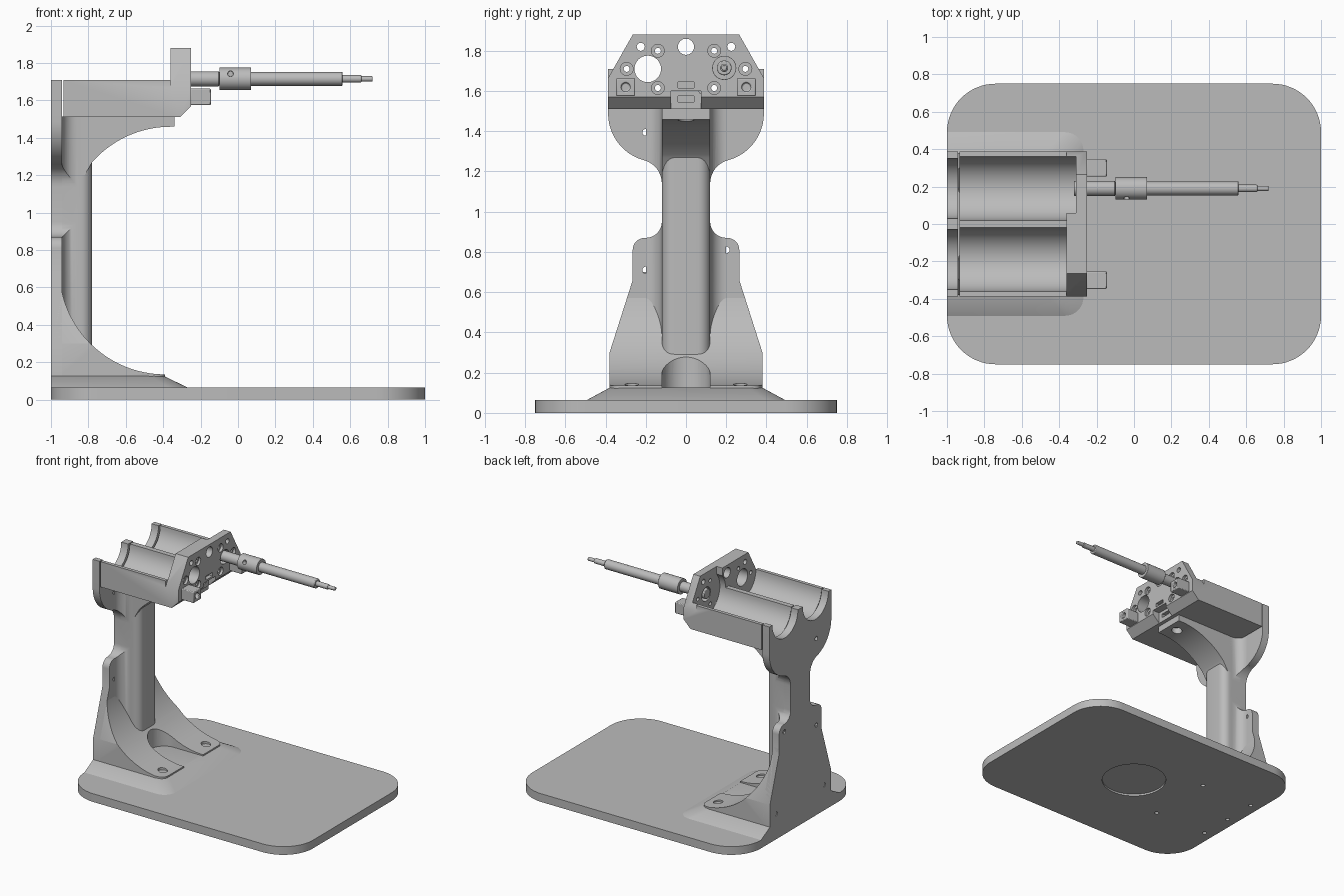
import bpy, bmesh, math

cube = bpy.data.objects.get("Cube")
if cube:
    bpy.data.objects.remove(cube, do_unlink=True)

GREY = (0.5, 0.5, 0.5, 1)
mat = bpy.data.materials.new("machined grey")
mat.use_nodes = True
mat.diffuse_color = GREY
mat.node_tree.nodes["Principled BSDF"].inputs["Base Color"].default_value = GREY


def arc(cx, cy, r, a0, a1, n=16):
    steps = [math.radians(a0 + (a1 - a0) * i / n) for i in range(n + 1)]
    return [(cx + r * math.cos(a), cy + r * math.sin(a)) for a in steps]


def disc(cx, cy, r, n=32):
    return arc(cx, cy, r, 0, 360, n)[:-1]


def mirrored(half):
    """Close a right-hand half outline with its mirror image."""
    return half + [(-u, v) for u, v in reversed(half)]


def prism(name, pts, axis, lo, hi):
    """Extrude a 2D outline along an axis: x takes (y,z), y takes (x,z), z takes (x,y)."""
    place = {"x": lambda u, v, d: (d, u, v),
             "y": lambda u, v, d: (u, d, v),
             "z": lambda u, v, d: (u, v, d)}[axis]
    bm = bmesh.new()
    rings = [[bm.verts.new(place(u, v, d)) for u, v in pts] for d in (lo, hi)]
    bm.faces.new(rings[0])
    bm.faces.new(rings[1])
    for i in range(len(pts)):
        j = (i + 1) % len(pts)
        bm.faces.new((rings[0][i], rings[0][j], rings[1][j], rings[1][i]))
    bmesh.ops.recalc_face_normals(bm, faces=bm.faces)
    mesh = bpy.data.meshes.new(name)
    bm.to_mesh(mesh)
    bm.free()
    mesh.materials.append(mat)
    ob = bpy.data.objects.new(name, mesh)
    bpy.context.collection.objects.link(ob)
    return ob


def activate(ob):
    bpy.ops.object.select_all(action="DESELECT")
    ob.select_set(True)
    bpy.context.view_layer.objects.active = ob


def carve(ob, pts, axis, lo, hi, operation="DIFFERENCE"):
    """Cut, or intersect, an object with an extruded outline."""
    tool = prism("cutter", pts, axis, lo, hi)
    tool.hide_render = True
    mod = ob.modifiers.new("carve", "BOOLEAN")
    mod.operation, mod.solver, mod.object = operation, "EXACT", tool
    activate(ob)
    bpy.ops.object.modifier_apply(modifier=mod.name)
    bpy.data.objects.remove(tool, do_unlink=True)


def soften(ob, width):
    mod = ob.modifiers.new("soft edges", "BEVEL")
    mod.width, mod.segments = width, 2


# Base board with a shallow pad recess and screw holes underneath
R = 0.26
base = prism("base_board",
             arc(1 - R, 0.75 - R, R, 0, 90) + arc(R - 1, 0.75 - R, R, 90, 180)
             + arc(R - 1, R - 0.75, R, 180, 270) + arc(1 - R, R - 0.75, R, 270, 360),
             "z", 0, 0.065)
carve(base, disc(0, 0, 0.24, 48), "z", -0.1, 0.015)
for x, y in ((-0.92, -0.27), (-0.92, 0), (-0.92, 0.27), (-0.45, -0.27), (-0.45, 0.27)):
    carve(base, disc(x, y, 0.016, 16), "z", -0.1, 0.04)

# Sloped pedestal under the stand
pedestal = prism("pedestal", [(-1, -0.5)] + arc(-0.36, -0.4, 0.1, 270, 360, 8)
                 + arc(-0.36, 0.4, 0.1, 0, 90, 8) + [(-1, 0.5)], "z", 0.06, 0.125)
for v in pedestal.data.vertices:
    if v.co.z > 0.1:
        v.co.x = -1 + (v.co.x + 1) * 0.82
        v.co.y *= 0.76

# Silhouette of the upright, seen along its length
half = ([(0.38, 0.07), (0.38, 0.3), (0.265, 0.66)] + arc(0.205, 0.81, 0.06, 0, 90, 8)
        + arc(0.2, 0.95, 0.08, 270, 180, 8) + arc(0.24, 1.14, 0.12, 180, 105, 10)
        + arc(0.147, 1.488, 0.24, -75, 0, 18))
outline = mirrored(half + [(0.387, 1.71)])

# Back plate with the two cradle notches and bolt holes
plate = prism("back_plate", outline, "x", -1, -0.94)
for s in (-1, 1):
    carve(plate, disc(s * 0.19, 1.71, 0.16, 48), "x", -1.1, -0.9)
    carve(plate, disc(s * 0.3, 0.2, 0.016, 16), "x", -1.1, -0.96)
for y, z in ((-0.2, 1.395), (-0.2, 0.71), (0.2, 0.81)):
    carve(plate, disc(y, z, 0.017, 16), "x", -1.1, -0.9)

# Column with a rounded front, flared into the back plate
section = arc(-0.84, 0.06, 0.06, 0, 90, 8) + arc(-0.86, 0.2, 0.08, 270, 180, 8) + [(-0.99, 0.2)]
section += [(x, -y) for x, y in reversed(section)]
column = prism("column", section, "z", 0.1, 1.515)
carve(column, outline, "x", -1.1, -0.5, "INTERSECT")

# Curved feet, split by a round-ended channel
feet = prism("curved_feet", [(-0.995, 0.1), (-0.39, 0.1)]
             + arc(-0.39, 0.7, 0.565, 270, 180, 32) + [(-0.995, 0.7)], "y", -0.5, 0.5)
carve(feet, mirrored(half), "x", -1.1, -0.2, "INTERSECT")
carve(feet, [(-1.1, -0.45), (-0.6, -0.45)] + arc(-0.45, -0.315, 0.06, 270, 360, 8)
      + arc(-0.45, 0.315, 0.06, 0, 90, 8) + [(-0.6, 0.45), (-1.1, 0.45)],
      "z", 0, 1, "INTERSECT")
carve(feet, [(-0.3, -0.12), (-0.3, 0.12)] + arc(-0.645, 0, 0.12, 90, 270, 24), "z", 0.05, 0.5)
for s in (-1, 1):
    carve(feet, disc(-0.47, s * 0.27, 0.035, 24), "z", 0.127, 0.3)

# Arm sweeping forward under the cradle
arm = prism("support_arm", [(-0.95, 1.514), (-0.95, 1.2), (-0.82, 1.2)]
            + arc(-0.36, 0.9, 0.559, 138.6, 90, 24) + [(-0.34, 1.459), (-0.34, 1.514)],
            "y", -0.12, 0.12)
carve(arm, disc(-0.42, 0, 0.04, 24), "z", 1.3, 1.5)

# Twin cradle with its raised end plate
cradle = prism("twin_cradle", [(-0.932, 1.51), (-0.31, 1.51), (-0.25, 1.57), (-0.25, 1.88),
                               (-0.36, 1.88), (-0.36, 1.71), (-0.932, 1.71)], "y", -0.387, 0.387)
for s, end in ((-1, -0.36), (1, -0.31)):
    carve(cradle, [(s * 0.262, 1.885), (s * 0.39, 1.66), (s * 0.5, 1.66), (s * 0.5, 1.95),
                   (s * 0.262, 1.95)], "x", -0.361, -0.1)
    carve(cradle, disc(s * 0.19, 1.71, 0.17, 48), "x", -1.1, end)
carve(cradle, [(0.06, 1.709), (0.5, 1.709), (0.5, 2), (0.06, 2)], "x", -0.5, -0.31)

# Through holes and counterbores of the end plate
for y, z, r in ((0, 1.82, 0.04), (-0.19, 1.71, 0.066), (0.19, 1.71, 0.055),
                (-0.225, 1.82, 0.02), (0.225, 1.82, 0.02)):
    carve(cradle, disc(y, z, r), "x", -0.5, -0.1)
for s in (-1, 1):
    for y, z in ((0.14, 1.8), (0.295, 1.71), (0.14, 1.615)):
        carve(cradle, disc(s * y, z, 0.015, 16), "x", -0.4, -0.1)
        carve(cradle, disc(s * y, z, 0.032, 24), "x", -0.27, -0.1)


# Front notch and cable slots
def slot(hw, z0, z1, depth):
    carve(cradle, [(-hw, z0), (hw, z0), (hw, z1), (-hw, z1)], "x", depth, -0.1)


slot(0.075, 1.4, 1.6, -0.31)
slot(0.04, 1.545, 1.575, -0.34)
slot(0.04, 1.615, 1.645, -0.28)

# Small clamp blocks on the end plate
for s, side in ((-1, "right"), (1, "left")):
    y = s * 0.3
    block = prism(side + "_clamp_block", [(y - 0.047, 1.575), (y + 0.047, 1.575),
                                          (y + 0.047, 1.663), (y - 0.047, 1.663)],
                  "x", -0.255, -0.145)
    carve(block, disc(y, 1.619, 0.022, 24), "x", -0.18, -0.1)
    soften(block, 0.006)

# Stepped spindle with its coupling collar
for name, x0, x1, r in (("spindle_root", -0.32, -0.1, 0.04), ("coupling_collar", -0.1, 0.07, 0.06),
                        ("spindle", 0.06, 0.56, 0.037), ("spindle_neck", 0.55, 0.66, 0.02),
                        ("spindle_tip", 0.65, 0.72, 0.014)):
    part = prism(name, disc(0.19, 1.715, r), "x", x0, x1)
    if name == "coupling_collar":
        carve(part, disc(-0.04, 1.742, 0.015, 16), "y", 0.1, 0.17)
    soften(part, 0.005)

# Smooth the round surfaces and keep edges crisp
for ob in bpy.context.scene.objects:
    if ob.type == "MESH" and mat.name in ob.data.materials:
        activate(ob)
        bpy.ops.object.shade_smooth_by_angle(angle=math.radians(30))
